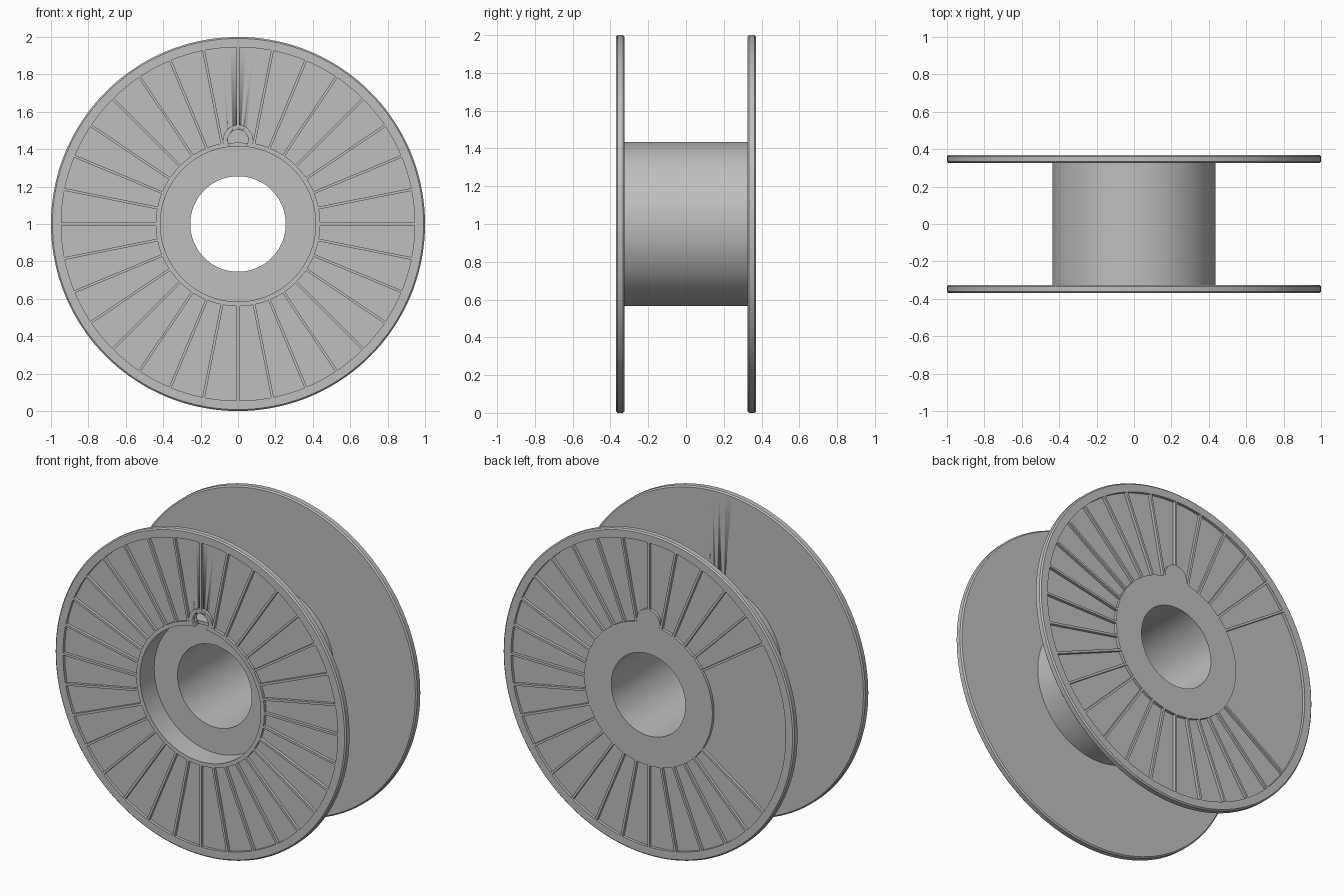
import bpy, bmesh
from math import sin, cos, pi, radians
from mathutils import Vector

cube = bpy.data.objects.get("Cube")
if cube:
    bpy.data.objects.remove(cube, do_unlink=True)

# Main dimensions: the axle runs along y through z = 1
CENTER = 1.0
OUTER, INNER, FLOOR = 0.37, 0.325, 0.352   # flange rim, inner face, pocket floor
HUB, RECESS, BORE = 0.435, 0.415, 0.255
POCKET_IN, POCKET_OUT = 0.44, 0.945
RIBS = 32
KNOB_Z = 1.45

grey = bpy.data.materials.new("light_grey_plastic")
grey.use_nodes = True
grey.diffuse_color = (0.52, 0.52, 0.52, 1)
grey.node_tree.nodes["Principled BSDF"].inputs["Base Color"].default_value = (0.52, 0.52, 0.52, 1)


def finish(name, bm):
    """Turn a bmesh into a shaded object."""
    bmesh.ops.recalc_face_normals(bm, faces=bm.faces)
    mesh = bpy.data.meshes.new(name)
    bm.to_mesh(mesh)
    bm.free()
    mesh.materials.append(grey)
    obj = bpy.data.objects.new(name, mesh)
    bpy.context.collection.objects.link(obj)
    bpy.ops.object.select_all(action='DESELECT')
    obj.select_set(True)
    bpy.context.view_layer.objects.active = obj
    bpy.ops.object.shade_smooth_by_angle(angle=radians(30))
    return obj


def lathe(name, profile, steps=144):
    """Revolve a closed (radius, y) profile around the axle."""
    bm = bmesh.new()
    rings = []
    for i in range(steps):
        a = 2 * pi * i / steps
        rings.append([bm.verts.new((r * cos(a), y, CENTER + r * sin(a))) for r, y in profile])
    n = len(profile)
    for i in range(steps):
        p, q = rings[i], rings[(i + 1) % steps]
        for j in range(n):
            k = (j + 1) % n
            bm.faces.new((p[j], p[k], q[k], q[j]))
    return finish(name, bm)


def add_prism(bm, outline, y0, y1):
    """Extrude an (x, z) outline between two y positions."""
    front = [bm.verts.new((x, y0, z)) for x, z in outline]
    back = [bm.verts.new((x, y1, z)) for x, z in outline]
    bm.faces.new(front)
    bm.faces.new(back[::-1])
    for i in range(len(outline)):
        j = (i + 1) % len(outline)
        bm.faces.new((front[i], back[i], back[j], front[j]))


def arc(radius, start, end, steps):
    angles = [radians(start + (end - start) * i / steps) for i in range(steps + 1)]
    return [(radius * cos(a), KNOB_Z + radius * sin(a)) for a in angles]


def flange(name, s):
    """Disc with a raised rim, raised inner ring and chamfered edge."""
    c = 0.008
    points = [(RECESS, INNER), (1 - c, INNER), (1, INNER + c), (1, OUTER - c),
              (1 - c, OUTER), (POCKET_OUT, OUTER), (POCKET_OUT, FLOOR),
              (POCKET_IN, FLOOR), (POCKET_IN, OUTER), (RECESS, OUTER)]
    return lathe(name, [(r, s * y) for r, y in points])


def ribs(name, s, keep):
    """Thin radial ribs across the pocket of a flange."""
    bm = bmesh.new()
    half = 0.007
    for i in range(RIBS):
        a = 2 * pi * i / RIBS
        if not keep(a):
            continue
        along, side = Vector((cos(a), sin(a))), Vector((-sin(a), cos(a)))
        # The top rib starts beyond the collar
        start = 0.52 if abs(a - pi / 2) < 0.01 else POCKET_IN - 0.002
        corners = []
        for r, w in ((start, -half), (POCKET_OUT + 0.002, -half),
                     (POCKET_OUT + 0.002, half), (start, half)):
            p = along * r + side * w
            corners.append((p.x, CENTER + p.y))
        add_prism(bm, corners, s * (FLOOR - 0.004), s * OUTER)
    return finish(name, bm)


def collar(name, s):
    """Rounded bump on top of the inner ring."""
    bm = bmesh.new()
    add_prism(bm, arc(0.08, -15, 195, 32), s * (FLOOR - 0.004), s * OUTER)
    return finish(name, bm)


# Drum with a through bore and a recess at the front
lathe("drum", [(BORE, -0.23), (RECESS, -0.23), (RECESS, -INNER), (HUB, -INNER),
               (HUB, OUTER), (BORE, OUTER)])

# Flanges, ribs and collars; the back leaves a plain panel on the -x side
front_flange = flange("front_flange", -1)
flange("back_flange", 1)
ribs("front_ribs", -1, lambda a: True)
ribs("back_ribs", 1, lambda a: abs(a - pi) > radians(30))
front_collar = collar("front_collar", -1)
collar("back_collar", 1)

# Wire hole through the front flange and its collar
bm = bmesh.new()
add_prism(bm, arc(0.054, 0, 352.5, 47), -0.45, -0.30)
cutter = finish("wire_hole_cutter", bm)
cutter.hide_render = True
for target in (front_flange, front_collar):
    cut = target.modifiers.new("wire_hole", 'BOOLEAN')
    cut.operation = 'DIFFERENCE'
    cut.solver = 'EXACT'
    cut.object = cutter
    bpy.context.view_layer.objects.active = target
    bpy.ops.object.modifier_apply(modifier=cut.name)
bpy.data.objects.remove(cutter, do_unlink=True)
